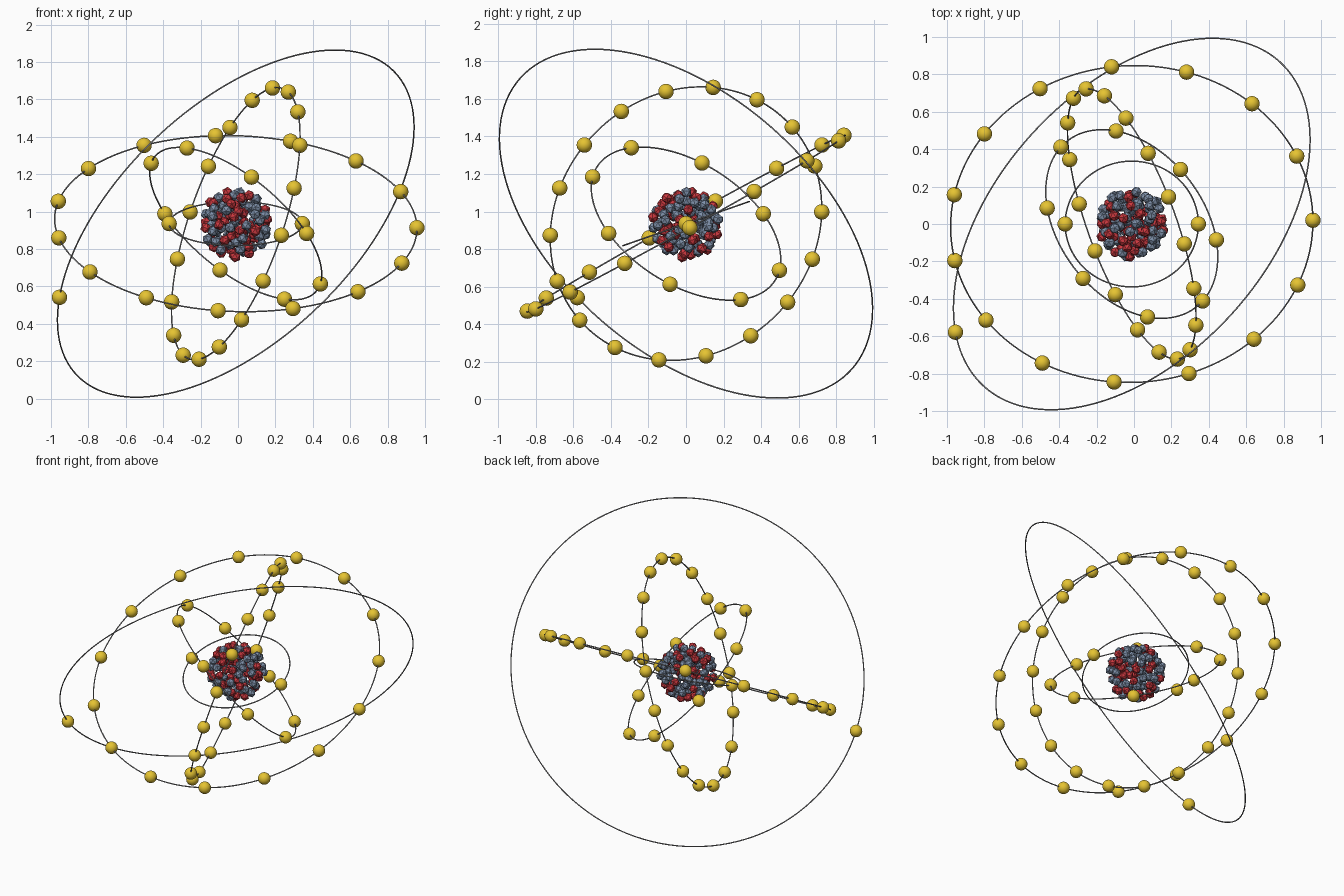
import bpy, bmesh, math, random
from mathutils import Vector, Matrix

if "Cube" in bpy.data.objects:
    bpy.data.objects.remove(bpy.data.objects["Cube"])

random.seed(11)
CENTRE = Vector((-0.012, 0.0, 0.936))
WIRE, ELECTRON, NUCLEON = 0.004, 0.041, 0.030


def material(name, rgb):
    m = bpy.data.materials.new(name)
    m.diffuse_color = (*rgb, 1)
    m.use_nodes = True
    m.node_tree.nodes["Principled BSDF"].inputs["Base Color"].default_value = m.diffuse_color
    return m


gold = material("gold", (0.79, 0.55, 0.032))
grey = material("grey", (0.30, 0.30, 0.31))
red = material("red", (0.60, 0.04, 0.05))
slate = material("slate blue", (0.21, 0.28, 0.40))


def finish(bm, name, mat, smooth):
    me = bpy.data.meshes.new(name)
    for f in bm.faces:
        f.smooth = smooth
    bm.to_mesh(me)
    bm.free()
    me.materials.append(mat)
    ob = bpy.data.objects.new(name, me)
    bpy.context.collection.objects.link(ob)
    ob.location = CENTRE
    return ob


def orbit_ring(name, u, v, radius, steps=128, sides=8):
    """Thin wire circle in the plane of u and v."""
    n = u.cross(v)
    bm = bmesh.new()
    rings = []
    for i in range(steps):
        a = math.tau * i / steps
        d = u * math.cos(a) + v * math.sin(a)
        rings.append([bm.verts.new(d * (radius + WIRE * math.cos(math.tau * k / sides))
                                   + n * WIRE * math.sin(math.tau * k / sides))
                      for k in range(sides)])
    for i in range(steps):
        p, q = rings[i], rings[(i + 1) % steps]
        for k in range(sides):
            j = (k + 1) % sides
            bm.faces.new((p[k], q[k], q[j], p[j]))
    bmesh.ops.recalc_face_normals(bm, faces=bm.faces)
    finish(bm, name, grey, True)


def electrons(name, u, v, radius, count):
    """Balls evenly spaced along the ring, the first one at u."""
    bm = bmesh.new()
    for i in range(count):
        a = math.tau * i / count
        pos = (u * math.cos(a) + v * math.sin(a)) * radius
        bmesh.ops.create_uvsphere(bm, u_segments=24, v_segments=14, radius=ELECTRON,
                                  matrix=Matrix.Translation(pos))
    finish(bm, name, gold, True)


# Shells: name, plane normal, direction of the first electron, radius, electrons
shells = [
    ("inner", (0, -0.33, 0.944), (1, 0, 0), 0.356, 2),
    ("second", (0.574, 0.441, 0.688), (-0.453, 0.085, 0.323), 0.562, 8),
    ("third", (-0.893, -0.328, 0.307), (0.197, 0.145, 0.728), 0.765, 18),
    ("fourth", (0.030, -0.485, 0.874), (0.967, 0.02, -0.022), 0.969, 15),
    ("outer", (-0.583, 0.533, 0.612), (-0.945, -0.575, -0.39), 1.174, 1),
]
for name, normal, start, radius, count in shells:
    n = Vector(normal).normalized()
    u = Vector(start)
    u = (u - n * u.dot(n)).normalized()
    v = n.cross(u)
    orbit_ring(name + "_orbit", u, v, radius)
    electrons(name + "_electrons", u, v, radius, count)

# Nucleus: jittered layers of faceted balls
protons, neutrons = bmesh.new(), bmesh.new()
for count, radius in ((84, 0.170), (36, 0.125), (10, 0.06)):
    for i in range(count):
        z = 1 - (2 * i + 1) / count
        a = i * math.pi * (3 - math.sqrt(5))
        s = math.sqrt(1 - z * z)
        d = Vector((s * math.cos(a), s * math.sin(a), z))
        d += Vector([random.uniform(-0.11, 0.11) for _ in range(3)])
        pos = d.normalized() * radius * random.uniform(0.92, 1.06)
        spin = Matrix.Rotation(random.uniform(0, math.tau), 4, d)
        target = protons if random.random() < 0.43 else neutrons
        bmesh.ops.create_icosphere(target, subdivisions=1, radius=NUCLEON,
                                   matrix=Matrix.Translation(pos) @ spin)
finish(protons, "nucleus_protons", red, False)
finish(neutrons, "nucleus_neutrons", slate, False)
